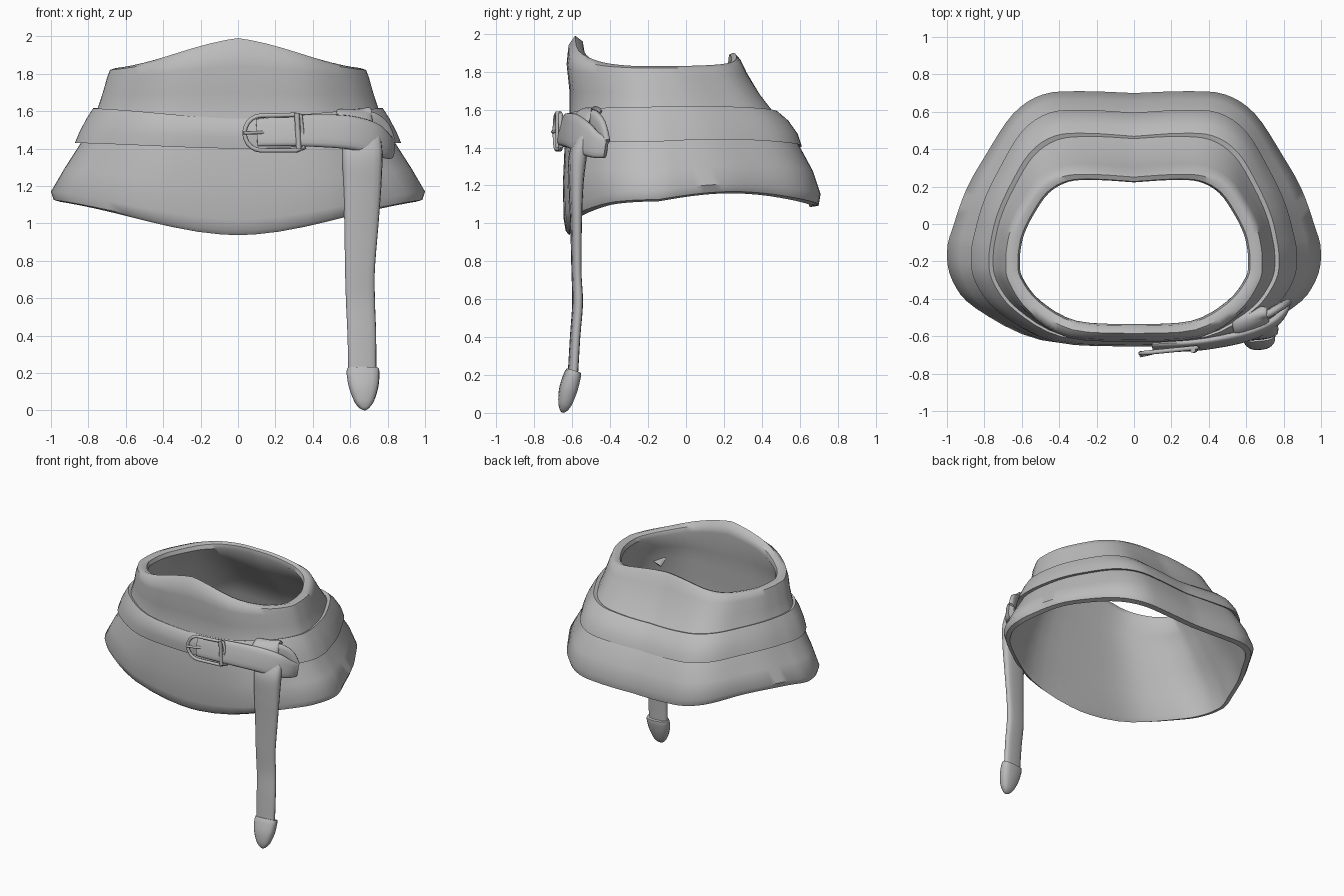
import bpy, bmesh, math
from mathutils import Vector

cube = bpy.data.objects.get("Cube")
if cube:
    bpy.data.objects.remove(cube, do_unlink=True)

grey = bpy.data.materials.new("plain_grey")
grey.use_nodes = True
grey.diffuse_color = (0.5, 0.5, 0.5, 1)
bsdf = next(n for n in grey.node_tree.nodes if n.type == 'BSDF_PRINCIPLED')
bsdf.inputs["Base Color"].default_value = (0.5, 0.5, 0.5, 1)


def finish(ob, angle=50):
    ob.data.materials.append(grey)
    bpy.ops.object.select_all(action='DESELECT')
    ob.select_set(True)
    bpy.context.view_layer.objects.active = ob
    bpy.ops.object.shade_smooth_by_angle(angle=math.radians(angle))


def loft(name, rings, closed):
    """Skin a list of closed rings; closed joins the last ring to the first."""
    bm = bmesh.new()
    rows = [[bm.verts.new(p) for p in ring] for ring in rings]
    pairs = list(zip(rows, rows[1:]))
    if closed:
        pairs.append((rows[-1], rows[0]))
    else:
        bm.faces.new(rows[0])
        bm.faces.new(rows[-1])
    for a, b in pairs:
        for i in range(len(a)):
            j = (i + 1) % len(a)
            bm.faces.new((a[i], a[j], b[j], b[i]))
    bmesh.ops.recalc_face_normals(bm, faces=bm.faces)
    mesh = bpy.data.meshes.new(name)
    bm.to_mesh(mesh)
    bm.free()
    ob = bpy.data.objects.new(name, mesh)
    bpy.context.collection.objects.link(ob)
    finish(ob)
    return ob


def power(v, e):
    return math.copysign(abs(v) ** e, v)


def smooth_path(stations, steps=5):
    """Catmull-Rom through stations of numbers."""
    out = []
    last = len(stations) - 1
    for i in range(last):
        a, b, c, d = (Vector(stations[max(0, min(last, k))]) for k in range(i - 1, i + 3))
        for s in range(steps):
            t = s / steps
            out.append(0.5 * (2 * b + (c - a) * t + (2 * a - 5 * b + 4 * c - d) * t * t
                              + (3 * b - a - 3 * c + d) * t ** 3))
    return out + [Vector(stations[-1])]


# Half outlines from back centre to front centre, in unit widths and depths
HEM = smooth_path([(0, .99), (.28, 1), (.48, .98), (.64, .86), (.79, .6), (.89, .4), (.96, .18),
                   (1, 0), (.97, -.31), (.85, -.6), (.5, -.95), (0, -1)], 4)
NECK = smooth_path([(0, .97), (.33, 1), (.57, .98), (.75, .84), (.88, .58), (.96, .35), (.99, .18),
                    (1, 0), (.98, -.25), (.82, -.63), (.5, -.95), (0, -1)], 4)


def waist_ring(half_x, y_front, y_back, z_front, z_side, z_back):
    """Waist outline blended from hem to neck, with its own front, side and back heights."""
    up = max(0, min(1, (z_side - 1.12) / 0.7))
    yc = -0.15 - 0.05 * up
    half = []
    for low, high in zip(HEM, NECK):
        u, v = low.lerp(high, up)
        u = min(u, 1)
        wave = (1 + math.cos(math.pi * u)) / 2
        if v > 0:
            y = yc + (y_back - yc) * v
            z = z_side + (z_back - z_side) * wave + .045 * (1 - up) ** 2 * math.sin(math.pi * min(v, 1))
        else:
            slope = 1 - max(u, 0) ** (1.7 - .7 * up)
            y = yc - (yc - y_front) * -v
            z = z_side + (z_front - z_side) * (wave + slope) / 2
        half.append((half_x * u, y, z))
    return half + [(-x, y, z) for x, y, z in half[-2:0:-1]]


def ribbon(name, stations, across, section=16):
    """Padded strap; each station is x, y, z, half width, half thickness."""
    path = smooth_path(stations)
    rings = []
    for i, p in enumerate(path):
        tangent = (path[min(i + 1, len(path) - 1)] - path[max(i - 1, 0)])
        tangent = Vector(tangent[:3]).normalized()
        wide = Vector(across)
        wide = (wide - tangent * wide.dot(tangent)).normalized()
        deep = tangent.cross(wide)
        centre = Vector(p[:3])
        rings.append([centre + wide * p[3] * power(math.cos(a), 0.7) + deep * p[4] * power(math.sin(a), 0.7)
                      for a in (math.tau * k / section for k in range(section))])
    return loft(name, rings, False)


def wire(name, points, radius, cyclic=False):
    curve = bpy.data.curves.new(name, 'CURVE')
    curve.dimensions = '3D'
    curve.bevel_depth = radius
    curve.bevel_resolution = 2
    curve.use_fill_caps = True
    spline = curve.splines.new('POLY')
    spline.points.add(len(points) - 1)
    for sp, p in zip(spline.points, points):
        sp.co = (*p, 1)
    spline.use_cyclic_u = cyclic
    ob = bpy.data.objects.new(name, curve)
    bpy.context.collection.objects.link(ob)
    bpy.ops.object.select_all(action='DESELECT')
    ob.select_set(True)
    bpy.context.view_layer.objects.active = ob
    bpy.ops.object.convert(target='MESH')
    finish(bpy.context.view_layer.objects.active)


# Flared waist wrap: outside from hem to rolled top, then down the inside
wrap_rows = [
    (.95, -.615, .66, .937, 1.115, 1.085),
    (.985, -.635, .70, .96, 1.125, 1.09),
    (1.0, -.645, .71, 1.02, 1.17, 1.15),
    (.93, -.65, .67, 1.2, 1.29, 1.27),
    (.84, -.64, .59, 1.42, 1.43, 1.42),
    (.755, -.615, .46, 1.58, 1.60, 1.58),
    (.725, -.615, .39, 1.70, 1.69, 1.67),
    (.70, -.63, .32, 1.84, 1.78, 1.80),
    (.685, -.62, .29, 1.94, 1.82, 1.87),
    (.655, -.585, .265, 1.99, 1.83, 1.90),
    (.62, -.545, .24, 1.96, 1.82, 1.89),
    (.61, -.535, .235, 1.90, 1.79, 1.85),
    (.675, -.585, .345, 1.70, 1.69, 1.67),
    (.725, -.59, .43, 1.58, 1.60, 1.58),
    (.81, -.61, .56, 1.42, 1.43, 1.42),
    (.895, -.615, .635, 1.20, 1.29, 1.27),
    (.94, -.60, .65, .97, 1.15, 1.12),
]
loft("waist_wrap", [waist_ring(*r) for r in wrap_rows], True)

# Padded belt around the wrap
belt_rows = [
    (.775, -.625, .485, 1.56, 1.615, 1.57),
    (.81, -.648, .54, 1.53, 1.56, 1.53),
    (.847, -.655, .59, 1.46, 1.49, 1.46),
    (.872, -.65, .61, 1.40, 1.43, 1.40),
    (.825, -.62, .57, 1.41, 1.44, 1.41),
    (.74, -.60, .45, 1.55, 1.60, 1.56),
]
loft("belt", [waist_ring(*r) for r in belt_rows], True)

# Strap running from the buckle to the knot
ribbon("belt_strap", [
    (.10, -.66, 1.485, .075, .015), (.30, -.65, 1.495, .085, .02),
    (.45, -.63, 1.495, .09, .022), (.60, -.595, 1.485, .092, .025),
    (.72, -.545, 1.455, .088, .025), (.79, -.485, 1.415, .07, .022),
    (.82, -.42, 1.40, .055, .02)], (0.1, 0.25, 1))

# Knot: a fold over the belt top and a loop dropping beside it
ribbon("knot_fold", [
    (.64, -.545, 1.42, .10, .022), (.635, -.56, 1.50, .10, .022),
    (.625, -.54, 1.565, .10, .022), (.62, -.495, 1.59, .095, .02),
    (.63, -.455, 1.56, .09, .015)], (1, 0.45, 0))
ribbon("knot_loop", [
    (.63, -.515, 1.54, .05, .02), (.70, -.49, 1.545, .055, .022),
    (.76, -.455, 1.50, .06, .022), (.80, -.43, 1.42, .05, .02)], (0.6, 0.3, 1))

# Hanging strap and its metal end
ribbon("hanging_strap", [
    (.665, -.54, 1.46, .10, .03), (.665, -.57, 1.36, .108, .045),
    (.665, -.58, 1.20, .102, .036), (.66, -.58, 1.0, .092, .028),
    (.652, -.578, .75, .08, .024), (.655, -.572, .58, .078, .026),
    (.662, -.585, .40, .077, .025), (.665, -.598, .18, .075, .025)], (1, 0.1, 0))
ribbon("strap_end", [
    (.668, -.592, .222, .086, .038), (.669, -.602, .19, .088, .045),
    (.672, -.622, .12, .078, .047), (.675, -.638, .05, .053, .036),
    (.677, -.647, .015, .027, .02), (.678, -.65, .001, .004, .004)], (1, 0.1, 0))


# Buckle: rounded frame, cross bar and prong
def on_front(x, z, out=0):
    return (x, -.692 + .1 * (x - .03) - out, z)


arc = [math.radians(90 + 180 * k / 10) for k in range(11)]
frame = [on_front(.125 + .09 * math.cos(a), 1.483 + .093 * math.sin(a)) for a in arc]
frame += [on_front(.31, 1.39), on_front(.355, 1.405), on_front(.335, 1.575), on_front(.31, 1.58)]
wire("buckle_frame", frame, .012, True)
wire("buckle_bar", [on_front(.325, 1.40, .012), on_front(.315, 1.59, .012)], .014)
wire("buckle_prong", [on_front(.03, 1.483, .012), on_front(.09, 1.485, .006), on_front(.15, 1.487, -.02)], .009)
